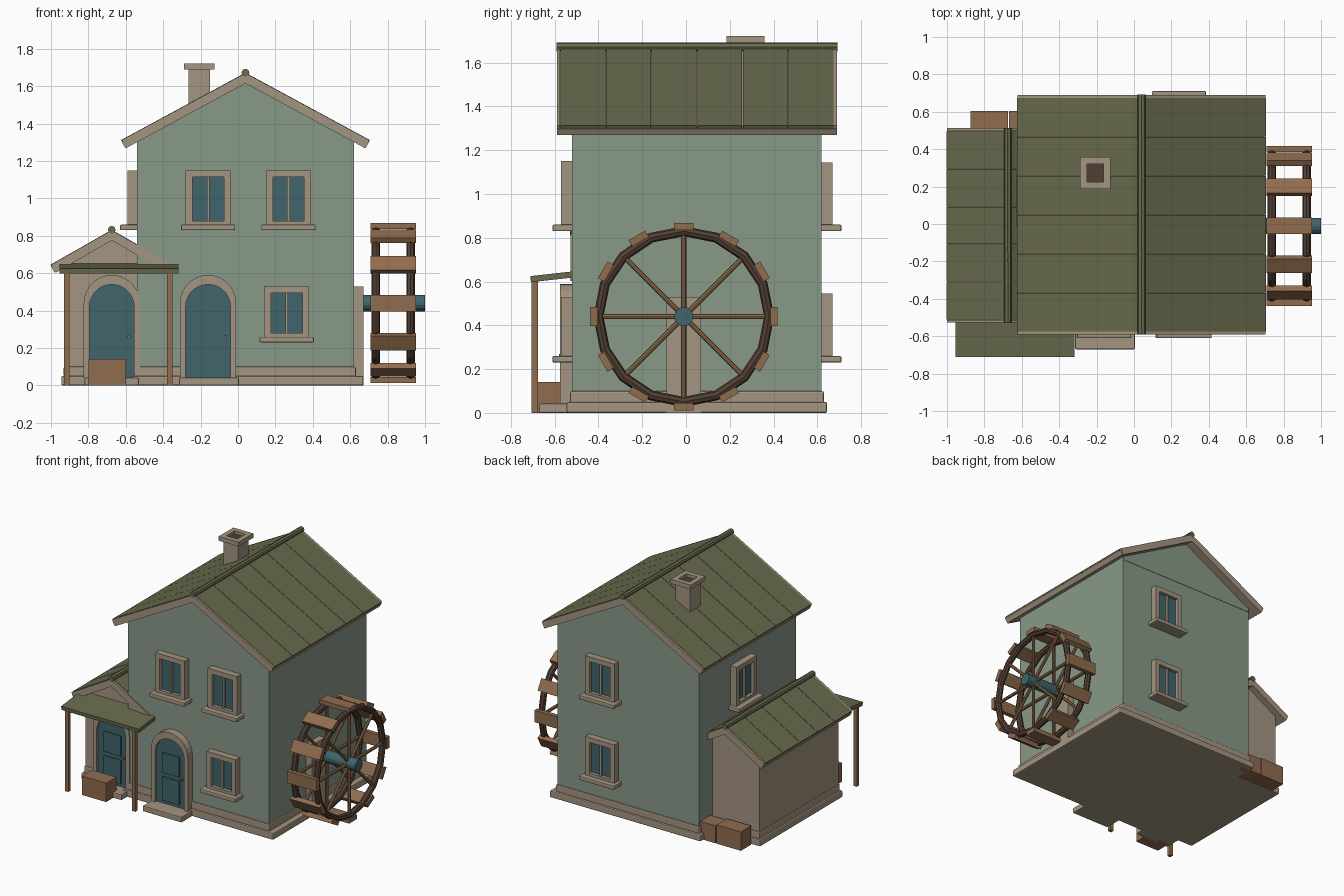
import bpy, bmesh, math
from mathutils import Matrix, Vector

cube = bpy.data.objects.get("Cube")
if cube:
    bpy.data.objects.remove(cube, do_unlink=True)


def material(name, rgb):
    m = bpy.data.materials.new(name)
    m.use_nodes = True
    m.diffuse_color = (*rgb, 1)
    m.node_tree.nodes["Principled BSDF"].inputs["Base Color"].default_value = (*rgb, 1)
    return m


PLASTER = material("sage_plaster", (0.25, 0.32, 0.25))
STONE = material("cream_stone", (0.37, 0.30, 0.22))
ROOF = material("moss_roof", (0.14, 0.145, 0.073))
WOOD = material("brown_wood", (0.28, 0.15, 0.077))
DARK = material("dark_wood", (0.085, 0.05, 0.034))
TEAL = material("teal_paint", (0.05, 0.13, 0.145))
IDENT = Matrix.Identity(4)


def finish(name, bm, mat, M=IDENT):
    bmesh.ops.recalc_face_normals(bm, faces=bm.faces)
    me = bpy.data.meshes.new(name)
    bm.to_mesh(me)
    bm.free()
    me.materials.append(mat)
    ob = bpy.data.objects.new(name, me)
    ob.matrix_world = M
    bpy.context.collection.objects.link(ob)
    return ob


def prism(name, mat, pts, y0, y1, M=IDENT):
    """Extrude an x-z outline along y."""
    bm = bmesh.new()
    face = bm.faces.new([bm.verts.new((x, y0, z)) for x, z in pts])
    ext = bmesh.ops.extrude_face_region(bm, geom=[face])["geom"]
    verts = [v for v in ext if isinstance(v, bmesh.types.BMVert)]
    bmesh.ops.translate(bm, verts=verts, vec=(0, y1 - y0, 0))
    return finish(name, bm, mat, M)


def box(name, mat, x0, x1, y0, y1, z0, z1, M=IDENT, bevel=0):
    ob = prism(name, mat, [(x0, z0), (x1, z0), (x1, z1), (x0, z1)], y0, y1, M)
    if bevel:
        mod = ob.modifiers.new("soft_edges", "BEVEL")
        mod.width, mod.segments = bevel, 2
    return ob


def rod(name, mat, start, end, radius, sides=10):
    a, b = Vector(start), Vector(end)
    bm = bmesh.new()
    bmesh.ops.create_cone(bm, cap_ends=True, segments=sides, radius1=radius,
                          radius2=radius, depth=(b - a).length)
    rot = (b - a).to_track_quat("Z", "Y").to_matrix().to_4x4()
    return finish(name, bm, mat, Matrix.Translation((a + b) / 2) @ rot)


def chevron(cx, half, peak, eave, t):
    """Inverted V outline with slightly slanted tips."""
    k = t * 0.45
    return [(cx - half, eave), (cx, peak), (cx + half, eave),
            (cx + half - k, eave - t * 0.78), (cx, peak - t),
            (cx - half + k, eave - t * 0.78)]


def gable_roof(name, cx, half, peak, eave, y0, y1, panels):
    lip, cover = 0.015, 0.014
    prism(name + "_soffit", STONE,
          chevron(cx, half - 0.003, peak - cover, eave - cover, 0.036), y0 + 0.002, y1 - 0.002)
    for label, a in (("front", y0), ("back", y1 - lip)):
        prism(f"{name}_{label}_bargeboard", STONE,
              chevron(cx, half, peak, eave, 0.055), a, a + lip)
    # Sheet panels on both slopes
    step = (y1 - y0 - 2 * lip) / panels
    for i in range(panels):
        a = y0 + lip + i * step
        prism(f"{name}_panel", ROOF, chevron(cx, half + 0.003, peak + 0.002, eave, cover + 0.004),
              a + 0.0015, a + step - 0.0015)
    rod(name + "_ridge_cap", ROOF, (cx, y0 - 0.002, peak + 0.002), (cx, y1 + 0.002, peak + 0.002), 0.021, 8)


def window(name, x, y, z, height, turn=0):
    M = Matrix.Translation((x, y, z)) @ Matrix.Rotation(turn, 4, "Z")
    w, f = 0.12, 0.036
    for s in (-1, 1):
        a, b = sorted((s * w, s * (w - f)))
        box(name + "_jamb", STONE, a, b, -0.05, 0.01, 0, height, M)
    box(name + "_head", STONE, f - w, w - f, -0.05, 0.01, height - f, height, M)
    box(name + "_foot", STONE, f - w, w - f, -0.05, 0.01, 0, 0.02, M)
    box(name + "_glass", TEAL, f - w, w - f, -0.025, 0.01, 0.02, height - f, M)
    box(name + "_mullion", STONE, -0.007, 0.007, -0.04, 0, 0.02, height - f, M)
    box(name + "_sill", STONE, -0.145, 0.145, -0.09, 0.01, -0.03, 0, M, 0.006)


def arch(half, bottom, spring, n=14):
    arc = [(half * math.cos(math.pi * i / n), spring + half * math.sin(math.pi * i / n))
           for i in range(n + 1)]
    return [(half, bottom)] + arc + [(-half, bottom)]


def arched_door(name, x, y):
    M = Matrix.Translation((x, y, 0))
    prism(name + "_surround", STONE, arch(0.15, 0.04, 0.44) + arch(0.12, 0.04, 0.42)[::-1],
          -0.055, 0.01, M)
    prism(name + "_leaf", TEAL, arch(0.121, 0.04, 0.42), -0.035, 0.01, M)
    for z0, z1 in ((0.065, 0.24), (0.27, 0.42)):
        box(name + "_panel", TEAL, -0.07, 0.07, -0.043, -0.034, z0, z1, M)
    rod(name + "_knob", WOOD, (x + 0.092, y - 0.03, 0.26), (x + 0.092, y - 0.06, 0.26), 0.009, 8)


# Main house
box("house_base", STONE, -0.57, 0.67, -0.545, 0.645, 0, 0.05, bevel=0.008)
box("house_base_course", STONE, -0.55, 0.63, -0.53, 0.63, 0.045, 0.10, bevel=0.008)
box("house_walls", PLASTER, -0.54, 0.62, -0.52, 0.62, 0.05, 1.28)
prism("house_gable", PLASTER, [(-0.54, 1.28), (0.62, 1.28), (0.62, 1.315), (0.04, 1.63), (-0.54, 1.315)],
      -0.523, 0.623)
gable_roof("house_roof", 0.04, 0.662, 1.67, 1.312, -0.59, 0.69, 6)

# Side annex
box("annex_base", STONE, -0.945, -0.5, -0.49, 0.48, 0, 0.05, bevel=0.008)
box("annex_base_course", STONE, -0.932, -0.5, -0.478, 0.468, 0.045, 0.10, bevel=0.008)
prism("annex_walls", STONE, [(-0.925, 0.05), (-0.425, 0.05), (-0.425, 0.64), (-0.675, 0.79), (-0.925, 0.64)],
      -0.47, 0.46)
gable_roof("annex_roof", -0.675, 0.325, 0.83, 0.645, -0.527, 0.512, 5)

# Windows
for wx in (-0.16, 0.27):
    window("front_upper_window", wx, -0.52, 0.86, 0.29)
window("front_lower_window", 0.26, -0.52, 0.26, 0.27)
for wz in (0.26, 0.86):
    window("back_window", 0.24, 0.62, wz, 0.285, math.pi)
window("left_window", -0.54, 0.13, 0.86, 0.29, -math.pi / 2)

# Doors and steps
arched_door("house_door", -0.16, -0.52)
arched_door("annex_door", -0.675, -0.47)
box("house_step", STONE, -0.315, 0.005, -0.67, -0.53, 0, 0.042, bevel=0.006)
box("annex_step", STONE, -0.82, -0.53, -0.61, -0.48, 0, 0.042, bevel=0.006)

# Porch
M = Matrix.Translation((0, -0.71, 0.612)) @ Matrix.Rotation(0.11, 4, "X")
box("porch_roof", ROOF, -0.955, -0.317, 0, 0.24, -0.015, 0.013, M)
for px in (-0.915, -0.365):
    box("porch_post", WOOD, px - 0.014, px + 0.014, -0.705, -0.677, 0, 0.605)

# Crates
for x0, x1, y0, y1, h in ((-0.80, -0.60, -0.69, -0.57, 0.14),
                          (-0.875, -0.675, 0.485, 0.605, 0.14),
                          (-0.668, -0.50, 0.485, 0.605, 0.13)):
    box("crate", WOOD, x0, x1, y0, y1, 0, h)

# Chimney
cx, cy = -0.207, 0.272
box("chimney_stack", STONE, cx - 0.058, cx + 0.058, cy - 0.062, cy + 0.062, 1.38, 1.695)
for s in (-1, 1):
    a, b = sorted((s * 0.082, s * 0.045))
    box("chimney_cap_side", STONE, cx + a, cx + b, cy - 0.086, cy + 0.086, 1.69, 1.722)
    a, b = sorted((s * 0.086, s * 0.048))
    box("chimney_cap_end", STONE, cx - 0.045, cx + 0.045, cy + a, cy + b, 1.69, 1.722)
box("chimney_flue", DARK, cx - 0.045, cx + 0.045, cy - 0.048, cy + 0.048, 1.69, 1.70)

# Water wheel
WY, WZ = -0.01, 0.44
box("wheel_support", STONE, 0.61, 0.67, WY - 0.078, WY + 0.078, 0, 0.53)
rod("wheel_axle", TEAL, (0.62, WY, WZ), (1.0, WY, WZ), 0.044, 14)
for rx in (0.737, 0.923):
    bpy.ops.mesh.primitive_torus_add(major_segments=16, minor_segments=8, major_radius=0.39,
                                     minor_radius=0.023, location=(rx, WY, WZ),
                                     rotation=(0, math.pi / 2, 0))
    ring = bpy.context.object
    ring.name = "wheel_ring"
    ring.data.materials.append(DARK)
    for i in range(8):
        a = i * math.pi / 4
        rod("wheel_spoke", WOOD, (rx, WY, WZ),
            (rx, WY + 0.38 * math.cos(a), WZ + 0.38 * math.sin(a)), 0.012, 8)
for i in range(12):
    M = Matrix.Translation((0, WY, WZ)) @ Matrix.Rotation(i * math.pi / 6, 4, "X")
    box("wheel_paddle", WOOD, 0.708, 0.952, -0.044, 0.044, 0.395, 0.428, M)
